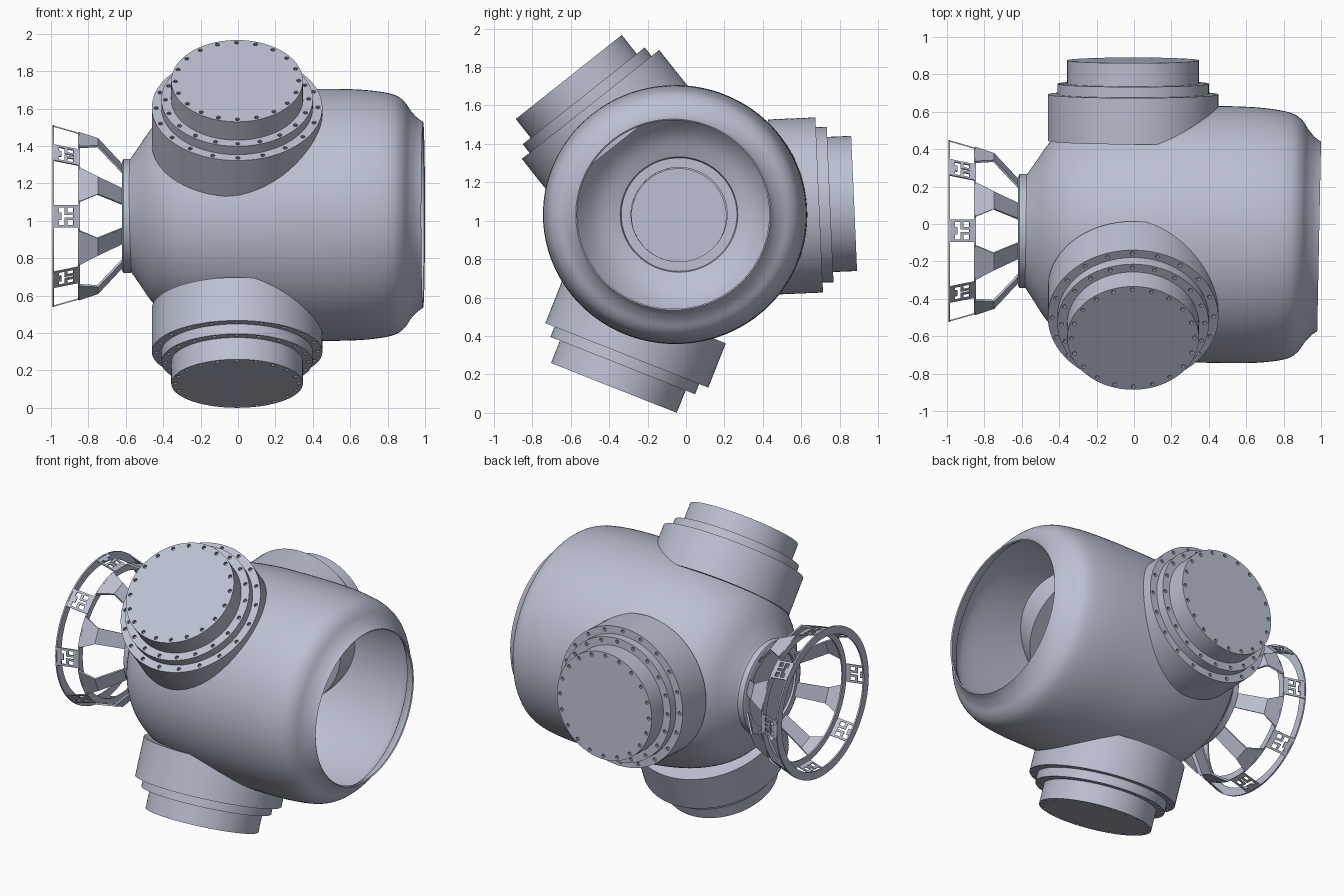
import bpy, bmesh, math
from mathutils import Vector, Matrix

if "Cube" in bpy.data.objects:
    bpy.data.objects.remove(bpy.data.objects["Cube"])

grey = bpy.data.materials.new("blue_grey_metal")
grey.diffuse_color = (0.5, 0.53, 0.64, 1)
grey.use_nodes = True
grey.node_tree.nodes["Principled BSDF"].inputs["Base Color"].default_value = grey.diffuse_color
CY, CZ = -0.037, 1.025          # frame axis


def add_object(name, bm, matrix=Matrix(), smooth=True):
    bmesh.ops.remove_doubles(bm, verts=bm.verts, dist=1e-5)
    bmesh.ops.recalc_face_normals(bm, faces=bm.faces)
    me = bpy.data.meshes.new(name)
    bm.to_mesh(me)
    bm.free()
    me.materials.append(grey)
    ob = bpy.data.objects.new(name, me)
    ob.matrix_world = matrix
    bpy.context.collection.objects.link(ob)
    if smooth:
        bpy.ops.object.select_all(action='DESELECT')
        ob.select_set(True)
        bpy.context.view_layer.objects.active = ob
        bpy.ops.object.shade_smooth_by_angle(angle=math.radians(35))
    return ob


def lathe(name, profile, matrix, segs=96, closed=False):
    """Turn (x, radius) points around the local x axis."""
    bm = bmesh.new()
    rings = [[bm.verts.new((x, r * math.cos(2 * math.pi * i / segs),
                            r * math.sin(2 * math.pi * i / segs)))
              for i in range(segs)] for x, r in profile]
    pairs = list(zip(rings, rings[1:]))
    if closed:
        pairs.append((rings[-1], rings[0]))
    for a, b in pairs:
        for i in range(segs):
            j = (i + 1) % segs
            bm.faces.new((a[i], a[j], b[j], b[i]))
    bmesh.ops.dissolve_degenerate(bm, dist=1e-6, edges=bm.edges)
    return add_object(name, bm, matrix)


def smooth_curve(pts, steps=4):
    """Catmull-Rom points through a profile."""
    p = [Vector(q) for q in [pts[0]] + pts + [pts[-1]]]
    out = []
    for a, b, c, d in zip(p, p[1:], p[2:], p[3:]):
        for s in range(steps):
            t = s / steps
            out.append(0.5 * (2 * b + (c - a) * t + (2 * a - 5 * b + 4 * c - d) * t * t
                              + (3 * b - a - 3 * c + d) * t ** 3))
    return [tuple(v) for v in out] + [pts[-1]]


# Hollow hub shell, slightly tilted
outer = smooth_curve([(-0.575, 0.30), (-0.53, 0.365), (-0.46, 0.465), (-0.38, 0.535),
                      (-0.27, 0.59), (-0.12, 0.635), (0.1, 0.665), (0.35, 0.673),
                      (0.6, 0.672), (0.75, 0.66), (0.84, 0.64), (0.89, 0.605),
                      (0.925, 0.555), (0.96, 0.518), (0.99, 0.497)])
inner = smooth_curve([(0.985, 0.49), (0.95, 0.507), (0.90, 0.55), (0.86, 0.60),
                      (0.75, 0.63), (0.4, 0.645), (0.1, 0.635), (-0.12, 0.605),
                      (-0.27, 0.56), (-0.4, 0.48), (-0.48, 0.40), (-0.53, 0.30)])
shell = [(-0.60, 0), (-0.60, 0.28)] + outer + inner + [(-0.55, 0.295), (-0.55, 0.245),
                                                       (-0.585, 0.245), (-0.585, 0)]
tilt = (Matrix.Translation((0, -0.047, 1.032)) @ Matrix.Rotation(-0.02, 4, 'Z')
        @ Matrix.Diagonal((1, 1.02, 1, 1)))
lathe("hub_shell", shell, tilt, 128)

# Rear flange and the two frame rings
axis = Matrix.Translation((0, CY, CZ))
lathe("rear_flange", [(-0.62, 0.245), (-0.62, 0.29), (-0.612, 0.305), (-0.572, 0.305),
                      (-0.572, 0.245)], axis, closed=True)
lathe("frame_outer_ring", [(-0.993, 0.435), (-0.993, 0.487), (-0.983, 0.487),
                           (-0.983, 0.435)], axis, closed=True)
lathe("frame_inner_ring", [(-0.856, 0.405), (-0.856, 0.447), (-0.846, 0.447),
                           (-0.846, 0.405)], axis, closed=True)


def solidify(ob, t):
    m = ob.modifiers.new("thickness", 'SOLIDIFY')
    m.thickness = t
    m.offset = 0


# Slotted plates between the rings and bent spokes to the flange
SLOTS = [".........",
         "..##.##..",
         "..##.##..",
         "...#.....",
         "...####..",
         "...#.....",
         "..##.##..",
         "..##.##..",
         "........."]
for k in range(8):
    turn = axis @ Matrix.Rotation(k * math.pi / 4, 4, 'X')
    bm = bmesh.new()
    n = len(SLOTS)

    def point(i, j):
        u = i / n
        return bm.verts.new((-0.99 + 0.14 * u, -0.06 + 0.12 * j / n, 0.482 - 0.040 * u))
    for j, row in enumerate(SLOTS):
        for i, c in enumerate(row):
            if c == ".":
                bm.faces.new([point(i, j), point(i + 1, j), point(i + 1, j + 1), point(i, j + 1)])
    solidify(add_object(f"slotted_plate_{k + 1}", bm, turn, False), 0.007)

    turn = axis @ Matrix.Rotation((k + 0.5) * math.pi / 4, 4, 'X')
    bm = bmesh.new()
    rows = [[bm.verts.new((x, s * w, r)) for s in (-1, 1)]
            for x, r, w in [(-0.85, 0.44, 0.10), (-0.75, 0.425, 0.05), (-0.615, 0.27, 0.045)]]
    for a, b in zip(rows, rows[1:]):
        bm.faces.new((a[0], a[1], b[1], b[0]))
    solidify(add_object(f"spoke_{k + 1}", bm, turn, False), 0.012)

# Three stepped blade sockets with rings of bolt holes
STEPS = [(0, 0.352, 0.33), (-0.125, 0.405, 0.383), (-0.182, 0.456, 0.432)]
sockets = [("upper", -0.61, 1.748, 128.4), ("back", 0.875, 1.09, 2.5),
           ("lower", -0.375, 0.13, 248.4)]
for name, y, z, deg in sockets:
    place = (Matrix.Translation((-0.005, y, z))
             @ Matrix.Rotation(math.radians(deg), 4, 'X')
             @ Matrix.Rotation(math.pi / 2, 4, 'Z'))
    profile = [(0, 0)]
    for (x, r, _), end in zip(STEPS, (-0.125, -0.182, -0.43)):
        profile += [(x, r), (end, r)]
    profile.append((-0.43, 0))
    socket = lathe(name + "_blade_socket", profile, place)
    bm = bmesh.new()
    for x, _, r in STEPS:
        for i in range(20):
            a = 2 * math.pi * (i + 0.03) / 20
            bmesh.ops.create_cone(
                bm, cap_ends=True, segments=10, radius1=0.012, radius2=0.012, depth=0.04,
                matrix=Matrix.Translation((x, r * math.cos(a), r * math.sin(a)))
                @ Matrix.Rotation(math.pi / 2, 4, 'Y'))
    cutter = add_object(name + "_bolt_hole_cutter", bm, place, False)
    cutter.hide_render = True
    cutter.hide_viewport = True
    cut = socket.modifiers.new("bolt_holes", 'BOOLEAN')
    cut.operation = 'DIFFERENCE'
    cut.solver = 'EXACT'
    cut.object = cutter
    # keep the smoothing step after the cut
    while socket.modifiers.find("bolt_holes") > 0:
        socket.modifiers.move(socket.modifiers.find("bolt_holes"), 0)
